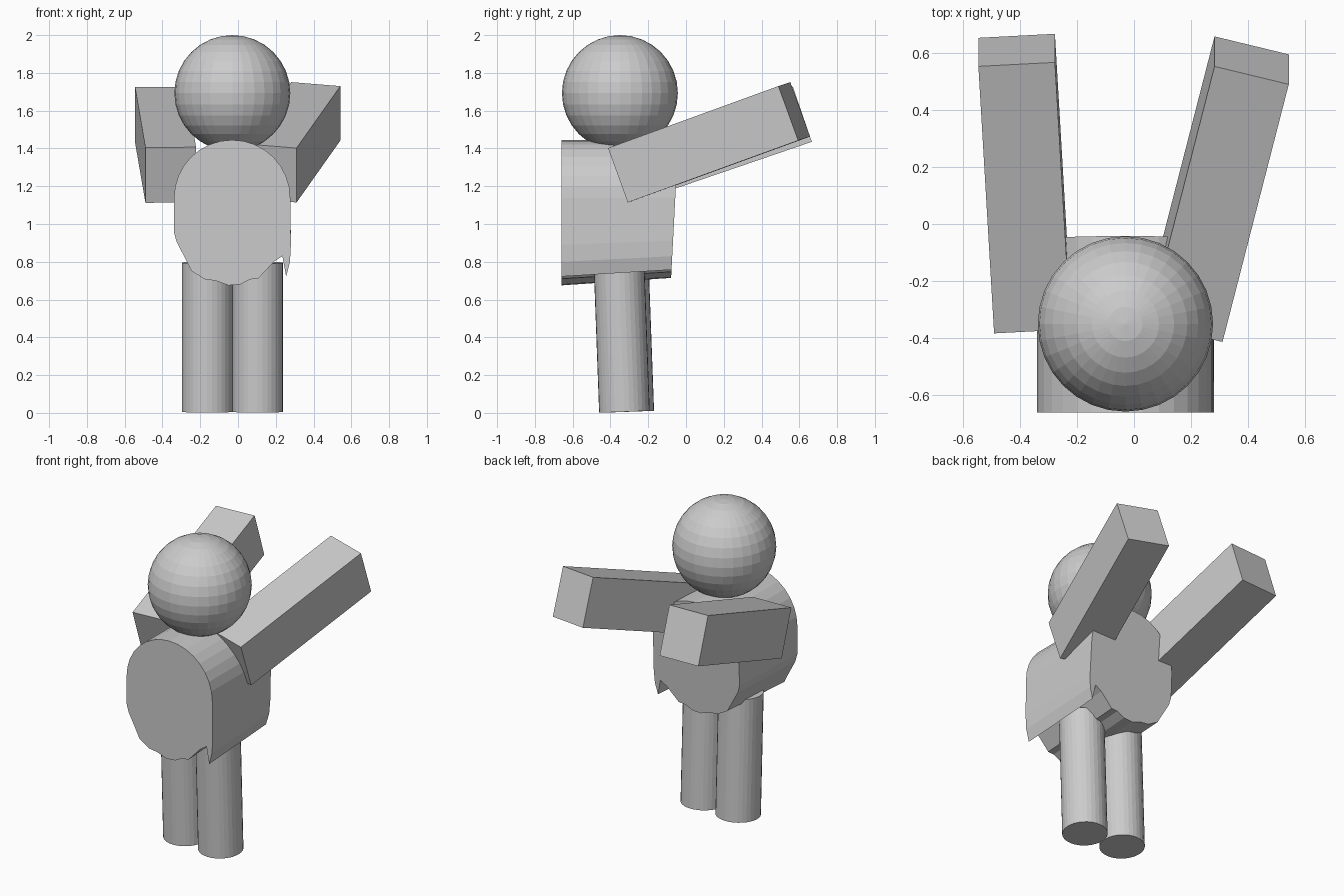
import bpy, bmesh, math
from mathutils import Matrix, Vector

if "Cube" in bpy.data.objects:
    bpy.data.objects.remove(bpy.data.objects["Cube"])

GREY = (0.6, 0.6, 0.6, 1.0)
grey = bpy.data.materials.new("plain_grey")
grey.use_nodes = True
grey.diffuse_color = GREY
grey.node_tree.nodes["Principled BSDF"].inputs["Base Color"].default_value = GREY


def finish(name, bm):
    """Turn a bmesh into a flat-shaded grey object."""
    bmesh.ops.recalc_face_normals(bm, faces=bm.faces)
    mesh = bpy.data.meshes.new(name)
    bm.to_mesh(mesh)
    bm.free()
    mesh.materials.append(grey)
    obj = bpy.data.objects.new(name, mesh)
    bpy.context.collection.objects.link(obj)
    return obj


def arm(name, corner, width, length, height):
    """Box spanned by three edge vectors from its top outer shoulder corner."""
    w, l, h = Vector(width), Vector(length), Vector(height)
    frame = Matrix((w, l, h)).transposed().to_4x4()
    frame.translation = Vector(corner) + (w + l + h) / 2
    bm = bmesh.new()
    bmesh.ops.create_cube(bm, size=1, matrix=frame)
    return finish(name, bm)


def leg(name, x, y):
    """Cylinder leaning slightly forward, standing on the ground."""
    bm = bmesh.new()
    bmesh.ops.create_cone(bm, cap_ends=True, segments=32, radius1=0.134,
                          radius2=0.134, depth=0.79,
                          matrix=Matrix.Translation((0, 0, 0.395)))
    obj = finish(name, bm)
    obj.location = (x, y, 0.006)
    obj.rotation_euler.x = math.radians(2.1)
    return obj


# Head
bm = bmesh.new()
bmesh.ops.create_uvsphere(bm, u_segments=32, v_segments=16, radius=0.307,
                          matrix=Matrix.Translation((-0.03, -0.35, 1.693)))
finish("head", bm)

# Body: rounded top, straight flanks and a ragged lower hem
ARCH_X, ARCH_Z, ARCH_R, STEPS = -0.031, 1.137, 0.308, 16
profile = [(ARCH_X + ARCH_R * math.cos(math.pi * i / STEPS),
            ARCH_Z + ARCH_R * math.sin(math.pi * i / STEPS))
           for i in range(STEPS + 1)]
profile += [(-0.34, 0.96), (-0.325, 0.905), (-0.27, 0.8), (-0.245, 0.75),
            (-0.175, 0.707), (-0.12, 0.7), (-0.05, 0.675), (0.01, 0.68),
            (0.064, 0.707), (0.106, 0.71), (0.19, 0.8), (0.235, 0.83),
            (0.255, 0.722), (0.275, 0.8), (0.28, 0.89)]


def back_point(x, z):
    """The back leans, and its hem sits a little higher than the front."""
    y = -0.042 + 0.048 * (z - 1.445)
    return (x, y, z + 0.08 * max(0, 1.17 - z))


bm = bmesh.new()
front = [bm.verts.new((x, -0.66, z)) for x, z in profile]
back = [bm.verts.new(back_point(x, z)) for x, z in profile]
bm.faces.new(front)
bm.faces.new(back[::-1])
for i in range(len(profile)):
    j = (i + 1) % len(profile)
    bm.faces.new((front[j], front[i], back[i], back[j]))
finish("body", bm)

# Arms reaching backward and up
arm("left_arm", (0.31, -0.413, 1.402), (-0.26, 0.063, 0.021),
    (0.232, 0.902, 0.328), (0, 0.105, -0.288))
arm("right_arm", (-0.49, -0.383, 1.404), (0.268, 0.014, 0.003),
    (-0.055, 0.935, 0.32), (0, 0.1, -0.292))

# Legs
leg("left_leg", 0.104, -0.326)
leg("right_leg", -0.163, -0.303)
